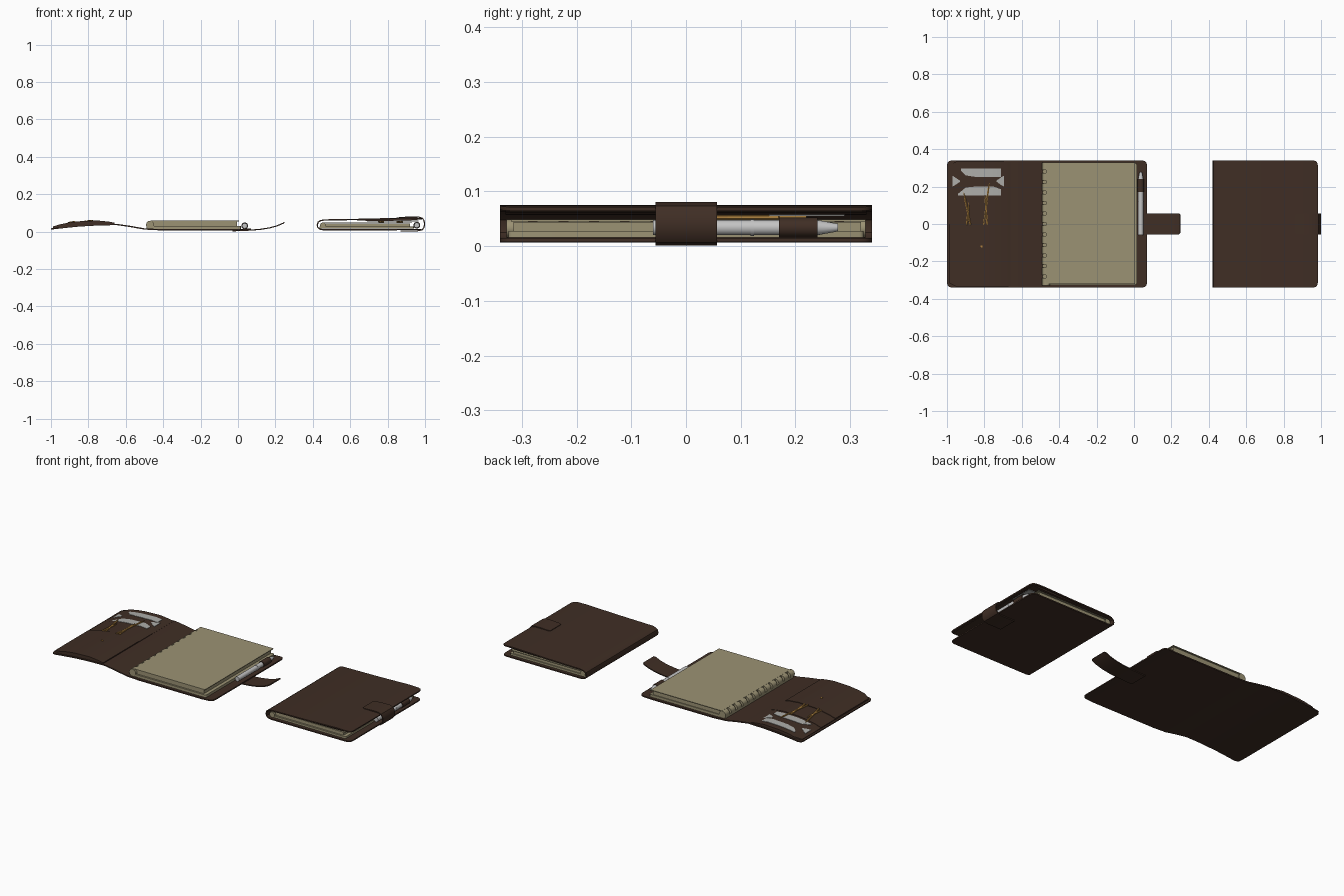
import bpy, bmesh, math
from mathutils import Vector

if "Cube" in bpy.data.objects:
    bpy.data.objects.remove(bpy.data.objects["Cube"])


def mat(name, r, g, b):
    m = bpy.data.materials.new(name)
    m.diffuse_color = (r, g, b, 1)
    m.use_nodes = True
    m.node_tree.nodes["Principled BSDF"].inputs["Base Color"].default_value = m.diffuse_color
    return m


LEATHER = mat("dark brown leather", 0.050, 0.027, 0.018)
PAPER = mat("cream paper", 0.330, 0.290, 0.175)
METAL = mat("silver metal", 0.55, 0.55, 0.55)
CARD = mat("grey card", 0.42, 0.42, 0.40)
WOOD = mat("ochre pencil", 0.42, 0.22, 0.05)


def finish(name, bm, m, smooth=True):
    bmesh.ops.recalc_face_normals(bm, faces=bm.faces)
    me = bpy.data.meshes.new(name)
    bm.to_mesh(me)
    bm.free()
    me.materials.append(m)
    ob = bpy.data.objects.new(name, me)
    bpy.context.collection.objects.link(ob)
    if smooth:
        bpy.context.view_layer.objects.active = ob
        ob.select_set(True)
        bpy.ops.object.shade_smooth_by_angle(angle=math.radians(35))
        ob.select_set(False)
    return ob


def loft(name, rows, m):
    """rows: (lower xz, upper xz, y0, y1) cross-sections joined to a solid."""
    bm = bmesh.new()
    rings = []
    for (lx, lz), (ux, uz), a, b in rows:
        rings.append([bm.verts.new(p) for p in
                      ((lx, a, lz), (lx, b, lz), (ux, b, uz), (ux, a, uz))])
    for p, q in zip(rings, rings[1:]):
        for i in range(4):
            j = (i + 1) % 4
            bm.faces.new((p[i], p[j], q[j], q[i]))
    bm.faces.new(rings[0])
    bm.faces.new(rings[-1])
    return finish(name, bm, m)


def sheet(name, path, t, m=LEATHER):
    """path: (x, z, y0, y1), thickened by t along the path normal."""
    rows = []
    for i, (x, z, a, b) in enumerate(path):
        p, q = path[max(i - 1, 0)], path[min(i + 1, len(path) - 1)]
        n = Vector((p[1] - q[1], q[0] - p[0])).normalized() * t / 2
        rows.append(((x - n.x, z - n.y), (x + n.x, z + n.y), a, b))
    return loft(name, rows, m)


def interp(tab, x):
    for (x0, z0), (x1, z1) in zip(tab, tab[1:]):
        if x0 <= x <= x1:
            return z0 + (z1 - z0) * (x - x0) / (x1 - x0)
    return tab[0][1] if x < tab[0][0] else tab[-1][1]


def box(name, x0, x1, y0, y1, z0, z1, m, bevel=0.0):
    bm = bmesh.new()
    bmesh.ops.create_cube(bm, size=1)
    for v in bm.verts:
        v.co = ((x0 + x1) / 2 + v.co.x * (x1 - x0), (y0 + y1) / 2 + v.co.y * (y1 - y0),
                (z0 + z1) / 2 + v.co.z * (z1 - z0))
    if bevel:
        ed = [e for e in bm.edges if abs(e.verts[0].co.z - e.verts[1].co.z) > 1e-5]
        bmesh.ops.bevel(bm, geom=ed, offset=bevel, segments=3, affect='EDGES', profile=0.5)
    return finish(name, bm, m)


def rod(name, a, b, r1, r2, m, n=16):
    a, b = Vector(a), Vector(b)
    bm = bmesh.new()
    bmesh.ops.create_cone(bm, cap_ends=True, segments=n, radius1=r1, radius2=r2,
                          depth=(b - a).length)
    q = (b - a).to_track_quat('Z', 'Y')
    for v in bm.verts:
        v.co = q @ v.co + (a + b) / 2
    return finish(name, bm, m)


def pen(tag, x, z):
    rod(tag + "_pen_body", (x, -0.06, z), (x, 0.24, z), 0.014, 0.014, METAL)
    rod(tag + "_pen_tip", (x, 0.24, z), (x, 0.278, z), 0.014, 0.007, METAL)
    rod(tag + "_pen_collar", (x, 0.118, z), (x, 0.124, z), 0.0155, 0.0155, METAL)
    rod(tag + "_pen_loop", (x, 0.17, z), (x, 0.24, z), 0.018, 0.018, LEATHER)


def page_block(tag, x0, z0, z1):
    # lower sheets, upper block and top leaf, slightly offset
    zm = z0 + (z1 - z0) * 0.35
    box(tag + "_back_pages", x0, x0 + 0.505, -0.325, 0.325, z0, zm, PAPER, 0.008)
    box(tag + "_page_block", x0 + 0.02, x0 + 0.485, -0.315, 0.32, zm, z1 - 0.005, PAPER)
    box(tag + "_top_leaf", x0 + 0.022, x0 + 0.495, -0.32, 0.328, z1 - 0.004, z1, PAPER)
    # binding discs along the left edge
    for i in range(12):
        y = -0.308 + i * 0.056
        rod(f"{tag}_binding_disc_{i}", (x0 + 0.02, y - 0.02, (z0 + z1) / 2),
            (x0 + 0.02, y + 0.02, (z0 + z1) / 2), (z1 - z0) / 2, (z1 - z0) / 2, PAPER, 12)


CORNER = [(0, 0.312), (0.003, 0.326), (0.010, 0.335), (0.025, 0.34)]

# ---- open notebook: cover ----
base = [(-1, .014), (-.93, .022), (-.85, .030), (-.75, .036), (-.65, .038), (-.58, .028),
        (-.5, .014), (-.42, .010), (0.0, .010), (.07, .014)]
xs = [-1 + d for d, _ in CORNER] + [x for x, _ in base[1:-1]] + [.07 - d for d, _ in CORNER[::-1]]
ws = [w for _, w in CORNER] + [.34] * (len(base) - 2) + [w for _, w in CORNER[::-1]]
sheet("open_cover", [(x, interp(base, x), -w, w) for x, w in zip(xs, ws)], 0.007)

# inner flap: card panel with the front pocket over it
top = [(-.99, .022), (-.95, .034), (-.9, .044), (-.85, .050), (-.75, .054), (-.69, .048), (-.66, .042)]
for name, y0, y1, dz in (("open_card_panel", -.33, .333, 0), ("open_middle_pocket", -.332, .135, .002),
                         ("open_front_pocket", -.335, 0, .005)):
    loft(name, [((x, interp(base, x)), (x, z + dz), y0 + (.02 if i == 0 else 0),
                 y1 - (.02 if i == 0 and y1 > .2 else 0)) for i, (x, z) in enumerate(top)], LEATHER)


# visible card areas between the leather corners
CARDS = [[(-.925, .285, .297), (-.9, .26, .297), (-.85, .252, .297), (-.75, .25, .297), (-.71, .25, .297)],
         [(-.94, .152, .162), (-.9, .152, .195), (-.85, .152, .2), (-.75, .152, .2), (-.71, .152, .185)],
         [(-.97, .2, .258), (-.95, .212, .245), (-.93, .226, .232)],
         [(-.735, .226, .232), (-.71, .208, .25), (-.695, .2, .258)]]
for i, c in enumerate(CARDS):
    loft(f"open_card_{i}", [((x, interp(top, x) - .002), (x, interp(top, x) + .002), a, b)
                            for x, a, b in c], CARD)

# pencils tucked in the pocket: x at tip, y at tip, x at the pocket
PENCILS = [(-.905, .17, -.875), (-.885, .115, -.895), (-.778, .22, -.803), (-.795, .16, -.785)]
for i, (xa, ya, xb) in enumerate(PENCILS):
    za, zb = interp(top, xa) + .004, interp(top, xb) + .005
    rod(f"open_pencil_{i}", (xa, ya - .03, za), (xb, -.005, zb), .005, .005, WOOD, 6)
    d = Vector((xa - xb, ya, 0)).normalized() * .03
    rod(f"open_pencil_tip_{i}", (xa, ya - .03, za), (xa + d.x, ya - .03 + d.y, za), .005, .001, WOOD, 6)
rod("open_pocket_snap", (-.815, -.12, .054), (-.815, -.12, .06), .006, .006, WOOD, 12)

page_block("open", -.49, .014, .058)
pen("open", .036, .031)

# strap
sheet("open_strap", [(-.03, .004, -.055, .057), (.07, .008, -.055, .057), (.12, .012, -.055, .057),
                     (.17, .02, -.055, .057), (.21, .031, -.055, .057), (.24, .044, -.055, .057),
                     (.248, .049, -.047, .049)], 0.006)

# ---- closed notebook: cover wraps round the spine ----
low = [(.98 - d, .011, -w, w) for d, w in CORNER]
upp = [(.983 - d, .068 + d * .1, -w, w) for d, w in CORNER[::-1]]
spine = [(.7, .010), (.455, .010), (.436, .014), (.426, .023), (.424, .036), (.428, .050),
         (.44, .058), (.46, .062), (.7, .066), (.9, .072)]
sheet("closed_cover", low + [(x, z, -.34, .34) for x, z in spine] + upp, 0.007)

# inner flap folded under the front cover
flap = [(.635, .060, .064), (.7, .057, .065), (.85, .058, .070), (.94, .061, .070), (.968, .064, .068)]
loft("closed_flap_pocket", [((x, a), (x, b), -.33, .33) for x, a, b in flap], LEATHER)
box("closed_card", .69, .965, .152, .29, .055, .058, CARD)
for i, (xa, ya, xb) in enumerate(PENCILS):
    rod(f"closed_pencil_{i}", (-.025 - xa, ya, .053), (-.025 - xb, 0, .053), .004, .004, WOOD, 6)

page_block("closed", .435, .016, .049)
pen("closed", .956, .034)

# strap round the open edge
strap = [(.87, .004), (.96, .004), (.984, .009), (.995, .022), (.997, .04), (.995, .058),
         (.986, .071), (.966, .078), (.93, .078), (.875, .0755)]
sheet("closed_strap", [(x, z, -.056, .057) for x, z in strap] + [(.862, .075, -.048, .049)], 0.006)
